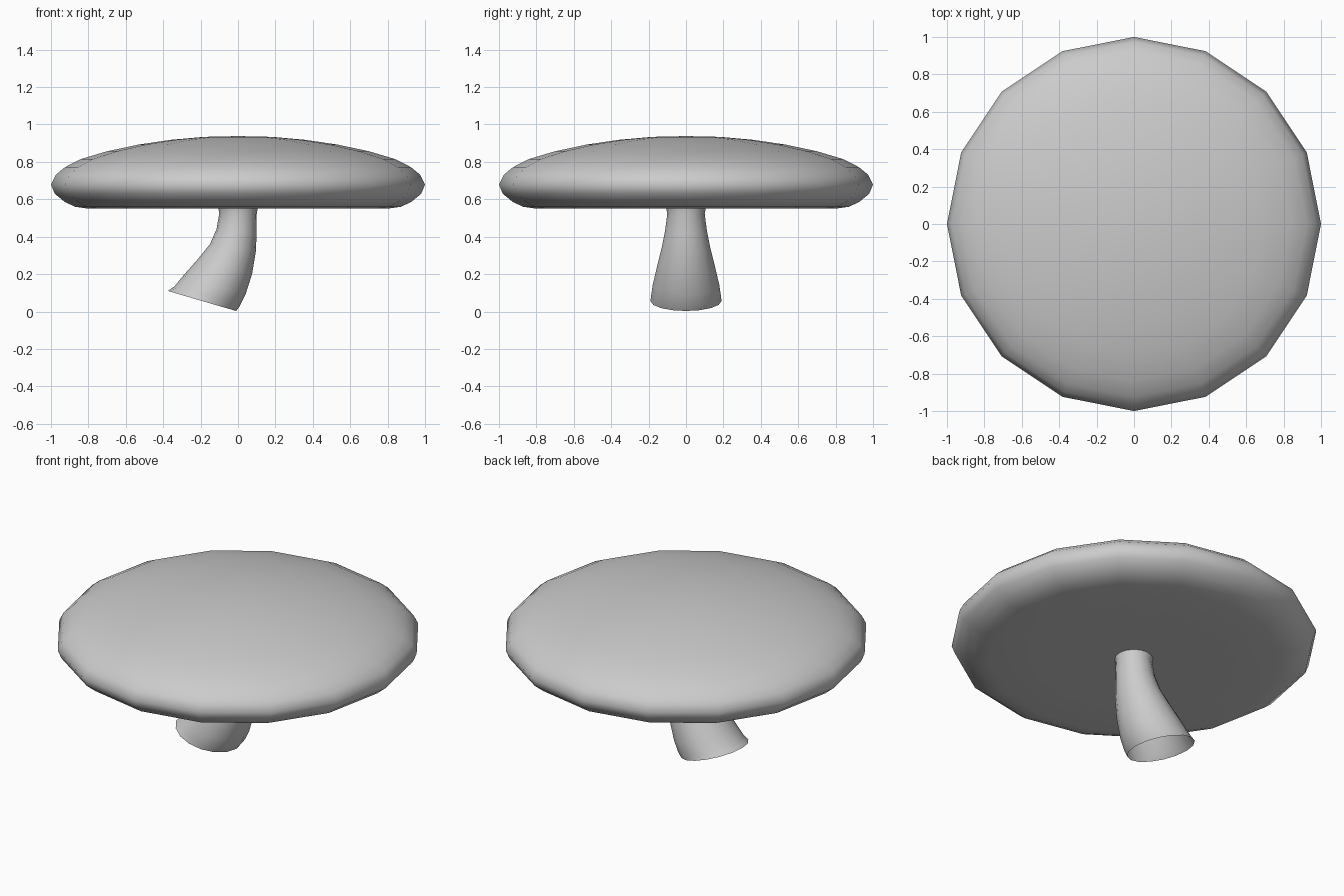
import bpy, bmesh
from math import sin, cos, pi, hypot

if "Cube" in bpy.data.objects:
    bpy.data.objects.remove(bpy.data.objects["Cube"])

SIDES = 16


def skin(name, rings, tip=None):
    """Skin elliptical rings (centre, in-plane x axis, y radius); optional pole at the last ring."""
    bm = bmesh.new()
    loops = []
    for (cx, cz), (ax, az), ry in rings:
        loops.append([bm.verts.new((cx + ax * cos(a), ry * sin(a), cz + az * cos(a)))
                      for a in (2 * pi * i / SIDES for i in range(SIDES))])
    for lo, hi in zip(loops, loops[1:]):
        for i in range(SIDES):
            j = (i + 1) % SIDES
            bm.faces.new((lo[i], lo[j], hi[j], hi[i]))
    if tip is not None:
        top = bm.verts.new((0, 0, tip))
        for i in range(SIDES):
            bm.faces.new((loops[-1][i], loops[-1][(i + 1) % SIDES], top))
    for f in bm.faces:
        f.smooth = True
    mesh = bpy.data.meshes.new(name)
    bm.to_mesh(mesh)
    bm.free()
    ob = bpy.data.objects.new(name, mesh)
    bpy.context.collection.objects.link(ob)
    return ob


# Cap: lathed profile from the stem joint, out under the rim and over the dome
profile = [(0.105, 0.55), (0.5, 0.55), (0.8, 0.55), (0.87, 0.56), (0.925, 0.585),
           (0.98, 0.63), (1.0, 0.68), (0.975, 0.73), (0.925, 0.772), (0.84, 0.815),
           (0.7, 0.857), (0.53, 0.893), (0.36, 0.918), (0.18, 0.934)]
skin("mushroom_cap", [((0, z), (r, 0), r) for r, z in profile], tip=0.938)

# Stem: curved, flaring tube open at the base (left point, right point, depth radius)
sections = [((-0.375, 0.11), (-0.01, 0.003), 0.19),
            ((-0.34, 0.135), (0.01, 0.03), 0.187),
            ((-0.29, 0.195), (0.04, 0.09), 0.178),
            ((-0.215, 0.28), (0.075, 0.2), 0.155),
            ((-0.15, 0.36), (0.095, 0.32), 0.13),
            ((-0.115, 0.44), (0.1, 0.42), 0.112),
            ((-0.1, 0.525), (0.1, 0.52), 0.1),
            ((-0.105, 0.55), (0.105, 0.55), 0.105)]
skin("mushroom_stem", [(((l[0] + r[0]) / 2, (l[1] + r[1]) / 2),
                        ((r[0] - l[0]) / 2, (r[1] - l[1]) / 2), d)
                       for l, r, d in sections])
